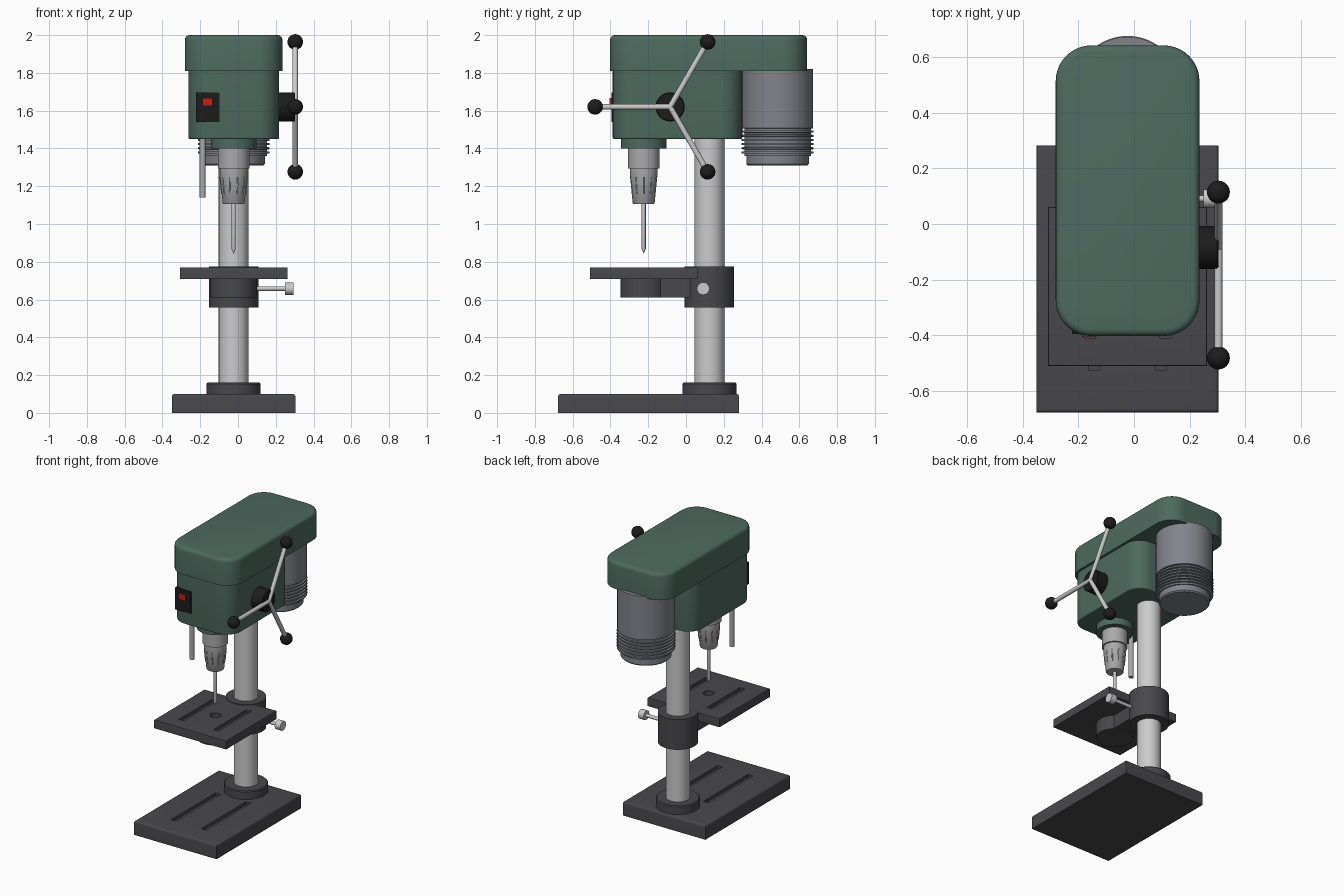
import bpy, bmesh, math
from mathutils import Vector, Matrix

if "Cube" in bpy.data.objects:
    bpy.data.objects.remove(bpy.data.objects["Cube"])

CX = -0.023            # centre line of the machine
COL_Y, SPIN_Y = 0.124, -0.224


def material(name, rgb):
    m = bpy.data.materials.new(name)
    m.diffuse_color = (*rgb, 1)
    m.use_nodes = True
    m.node_tree.nodes["Principled BSDF"].inputs["Base Color"].default_value = m.diffuse_color
    return m


GREEN = material("green_paint", (0.075, 0.145, 0.115))
IRON = material("cast_iron", (0.065, 0.065, 0.07))
STEEL = material("steel", (0.60, 0.59, 0.61))
DULL = material("dull_steel", (0.40, 0.40, 0.40))
MOTOR = material("motor_grey", (0.22, 0.23, 0.26))
BLACK = material("black_plastic", (0.012, 0.012, 0.012))
RED = material("red_plastic", (0.55, 0.015, 0.01))


def finish(name, bm, mat):
    bmesh.ops.recalc_face_normals(bm, faces=bm.faces)
    me = bpy.data.meshes.new(name)
    bm.to_mesh(me)
    bm.free()
    ob = bpy.data.objects.new(name, me)
    bpy.context.collection.objects.link(ob)
    if mat:
        me.materials.append(mat)
    return ob


def box(name, lo, hi, mat=None, corner=0, top=0, bottom=0):
    """Box from lo to hi with optional rounded upright corners and rims."""
    bm = bmesh.new()
    bmesh.ops.create_cube(bm, size=1)
    lo, hi = Vector(lo), Vector(hi)
    for v in bm.verts:
        v.co = Vector([lo[i] if v.co[i] < 0 else hi[i] for i in range(3)])

    def bevel(edges, width, seg):
        bmesh.ops.bevel(bm, geom=edges, offset=width, segments=seg,
                        profile=0.5, affect='EDGES')
    if corner:
        bevel([e for e in bm.edges
               if abs(e.verts[0].co.z - e.verts[1].co.z) > 1e-4], corner, 10)
    for z, r in ((hi.z, top), (lo.z, bottom)):
        if r:
            bevel([e for e in bm.edges
                   if all(abs(v.co.z - z) < 1e-5 for v in e.verts)], r, 4)
    return finish(name, bm, mat)


def lathe(name, profile, loc, mat=None, axis=(0, 0, 1), n=48):
    """Spin (radius, height) points round an axis, closing both ends."""
    bm = bmesh.new()
    rings = [[bm.verts.new((r * math.cos(a), r * math.sin(a), h))
              for a in (math.tau * i / n for i in range(n))] for r, h in profile]
    for a, b in zip(rings, rings[1:]):
        for i in range(n):
            j = (i + 1) % n
            bm.faces.new((a[i], a[j], b[j], b[i]))
    bm.faces.new(rings[0])
    bm.faces.new(rings[-1])
    rot = Vector(axis).to_track_quat('Z', 'Y').to_matrix().to_4x4()
    bmesh.ops.transform(bm, matrix=Matrix.Translation(loc) @ rot, verts=bm.verts)
    return finish(name, bm, mat)


def rod(name, a, b, r, mat=None, n=48):
    d = Vector(b) - Vector(a)
    return lathe(name, [(r, 0), (r, d.length)], a, mat, d, n)


def ball(name, loc, r, mat):
    pts = [(r * math.sin(t), -r * math.cos(t))
           for t in (0.02 + (math.pi - 0.04) * i / 16 for i in range(17))]
    return lathe(name, pts, loc, mat, n=32)


def cut(ob, cutters):
    for c in cutters:
        m = ob.modifiers.new("cut", 'BOOLEAN')
        m.operation, m.solver, m.object = 'DIFFERENCE', 'EXACT', c
        bpy.context.view_layer.objects.active = ob
        bpy.ops.object.modifier_apply(modifier=m.name)
        bpy.data.objects.remove(c)


def slots(off, y0, y1, z0, z1):
    return [box("slot_cutter", (CX + s * off - 0.02, y0, z0),
                (CX + s * off + 0.02, y1, z1)) for s in (-1, 1)]


# base with two slots, column and its foot
base = box("base", (CX - 0.327, -0.677, 0), (CX + 0.327, 0.281, 0.1), IRON, top=0.014)
cut(base, slots(0.12, -0.524, -0.02, 0.078, 0.2))
lathe("column_foot", [(0.143, 0.095), (0.143, 0.154), (0.137, 0.16)], (CX, COL_Y, 0), IRON)
rod("column", (CX, COL_Y, 0.1), (CX, COL_Y, 1.47), 0.079, STEEL)

# work table with slots and centre hole
table = box("work_table", (CX - 0.285, SPIN_Y - 0.285, 0.71),
            (CX + 0.285, SPIN_Y + 0.285, 0.77), IRON, top=0.004)
cut(table, slots(0.137, -0.41, -0.04, 0.748, 0.85)
    + [rod("hole_cutter", (CX, SPIN_Y, 0.69), (CX, SPIN_Y, 0.85), 0.036)])

# table support: boss, arm, collar and clamp
rod("table_boss", (CX, SPIN_Y, 0.61), (CX, SPIN_Y, 0.712), 0.122, IRON)
box("table_arm", (CX - 0.082, SPIN_Y, 0.612), (CX + 0.082, COL_Y, 0.711), IRON)
rod("table_collar", (CX, COL_Y, 0.557), (CX, COL_Y, 0.774), 0.131, IRON)
rod("clamp_screw", (0.08, 0.091, 0.658), (0.255, 0.091, 0.658), 0.012, STEEL, 24)
rod("clamp_knob", (0.25, 0.091, 0.658), (0.293, 0.091, 0.658), 0.033, STEEL, 32)

# head and belt cover
box("head", (CX - 0.24, -0.388, 1.45), (CX + 0.24, 0.298, 1.83), GREEN,
    corner=0.11, bottom=0.008)
box("belt_cover", (CX - 0.258, -0.402, 1.81), (CX + 0.258, 0.641, 2.0), GREEN,
    corner=0.128, top=0.025)

# motor with cooling fins
prof = [(0.187, 1.82), (0.187, 1.507)]
for i in range(6):
    z = 1.505 - i * 0.022
    prof += [(0.176, z), (0.176, z - 0.010), (0.19, z - 0.011), (0.19, z - 0.021)]
prof += [(0.176, 1.372), (0.176, 1.36), (0.166, 1.36), (0.166, 1.318), (0.158, 1.31)]
lathe("motor", prof, (CX, 0.485, 0), MOTOR, n=64)

# spindle: nose, quill, chuck, drill bit
rod("spindle_nose", (CX, SPIN_Y, 1.40), (CX, SPIN_Y, 1.46), 0.121, GREEN)
rod("quill", (CX, SPIN_Y, 1.293), (CX, SPIN_Y, 1.41), 0.084, DULL)
lathe("chuck", [(0.073, 1.30), (0.073, 1.26), (0.058, 1.11), (0.054, 1.105)],
      (CX, SPIN_Y, 0), DULL)
for i in range(10):
    d = Vector((math.cos(math.tau * i / 10), math.sin(math.tau * i / 10), 0))
    c = Vector((CX, SPIN_Y, 0))
    rod(f"chuck_grip_{i + 1}", c + d * 0.0625 + Vector((0, 0, 1.16)),
        c + d * 0.0705 + Vector((0, 0, 1.25)), 0.004, DULL, 8)
lathe("drill_bit", [(0.011, 1.11), (0.011, 0.868), (0.001, 0.845)],
      (CX, SPIN_Y, 0), STEEL, n=24)
rod("depth_rod", (-0.187, -0.252, 1.14), (-0.187, -0.252, 1.46), 0.016, DULL, 24)

# feed handle: hub and three arms with ball ends
hub = Vector((0.303, -0.084, 1.62))
lathe("feed_hub", [(0.077, 0), (0.077, 0.095), (0.072, 0.1)],
      hub - Vector((0.1, 0, 0)), BLACK, (1, 0, 0))
ball("feed_hub_joint", hub, 0.0145, STEEL)
for i, deg in enumerate((60, 180, 300)):
    a = math.radians(deg)
    tip = hub + 0.397 * Vector((0, math.cos(a), math.sin(a)))
    rod(f"feed_arm_{i + 1}", hub, tip, 0.0145, STEEL, 24)
    ball(f"feed_ball_{i + 1}", tip, 0.041, BLACK)

# power switch
box("switch_plate", (-0.222, -0.395, 1.54), (-0.098, -0.33, 1.697), BLACK)
box("switch_button", (-0.187, -0.404, 1.625), (-0.134, -0.38, 1.668), RED)

# smooth shading with sharp edges kept
for ob in bpy.context.scene.objects:
    ob.select_set(True)
bpy.context.view_layer.objects.active = base
bpy.ops.object.shade_smooth_by_angle(angle=math.radians(35))
